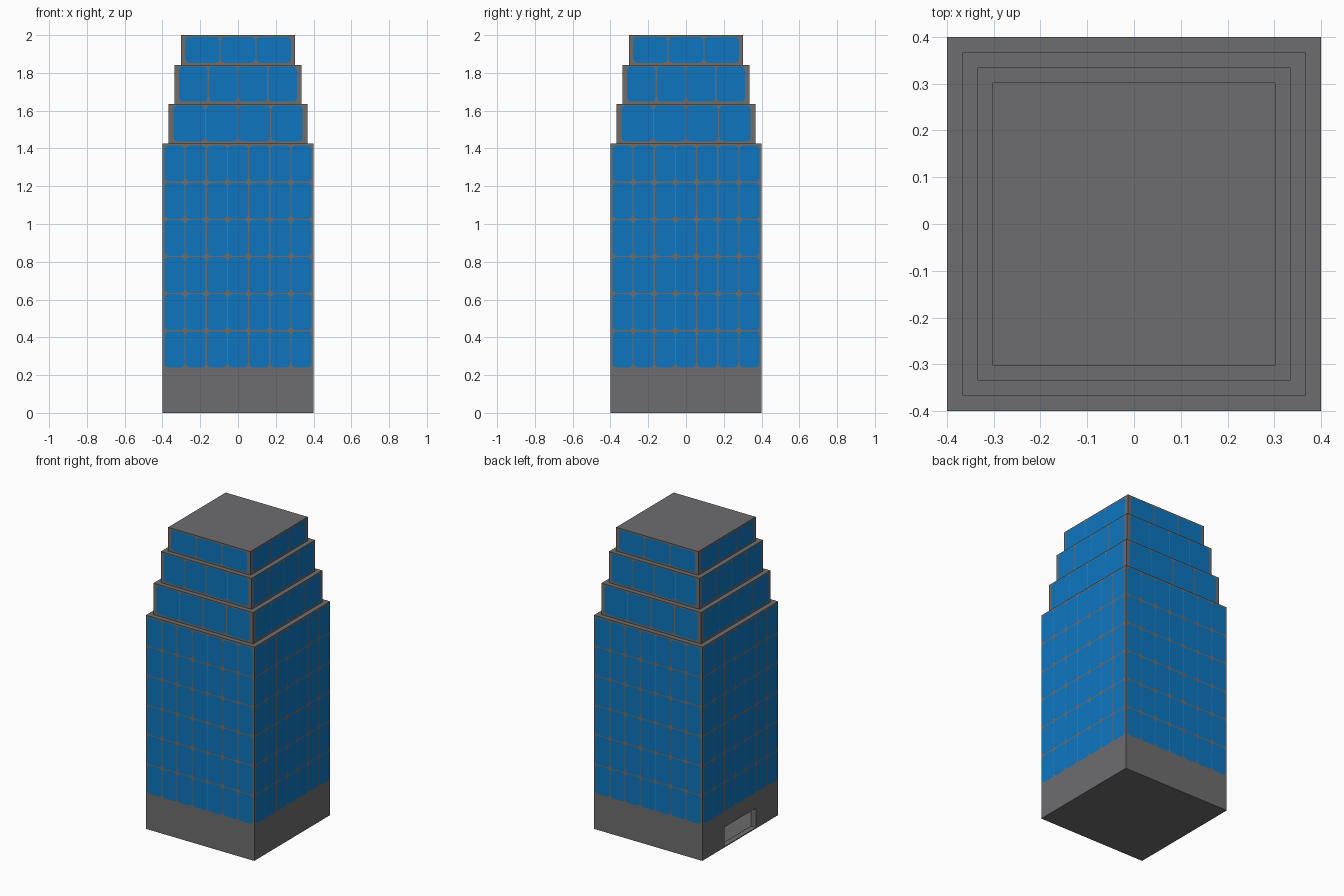
import bpy, bmesh, math
from mathutils import Matrix, Vector

cube = bpy.data.objects.get("Cube")
if cube:
    bpy.data.objects.remove(cube, do_unlink=True)


def material(name, rgb):
    m = bpy.data.materials.new(name)
    m.use_nodes = True
    col = (*rgb, 1.0)
    m.diffuse_color = col
    m.node_tree.nodes["Principled BSDF"].inputs["Base Color"].default_value = col
    return m


CONCRETE = material("grey concrete", (0.155, 0.155, 0.16))
FRAME = material("warm grey frame", (0.165, 0.15, 0.14))
GLASS = material("blue glass", (0.004, 0.18, 0.52))
DOOR = material("light grey door", (0.50, 0.50, 0.51))


def finish(bm, name, mats):
    me = bpy.data.meshes.new(name)
    bm.to_mesh(me)
    bm.free()
    for m in mats:
        me.materials.append(m)
    ob = bpy.data.objects.new(name, me)
    bpy.context.collection.objects.link(ob)
    return ob


def box(bm, x0, x1, y0, y1, z0, z1):
    mat = (Matrix.Translation(((x0 + x1) / 2, (y0 + y1) / 2, (z0 + z1) / 2))
           @ Matrix.Diagonal((x1 - x0, y1 - y0, z1 - z0, 1)))
    bmesh.ops.create_cube(bm, size=1, matrix=mat)
    bm.normal_update()


def pane_outline(x0, x1, z0, z1, r, steps=4):
    """Rounded rectangle, counter-clockwise as seen from the front."""
    corners = [(x1 - r, z0 + r, -90), (x1 - r, z1 - r, 0),
               (x0 + r, z1 - r, 90), (x0 + r, z0 + r, 180)]
    for cx, cz, start in corners:
        for i in range(steps + 1):
            a = math.radians(start + 90 * i / steps)
            yield cx + r * math.cos(a), cz + r * math.sin(a)


def windows(name, half, reach, z0, z1, cols, rows, gap=0.006, r=0.022):
    """Grid of rounded panes repeated on all four sides."""
    bm = bmesh.new()
    w, h = 2 * reach / cols, (z1 - z0) / rows
    for side in range(4):
        turn = Matrix.Rotation(side * math.pi / 2, 3, "Z")
        for c in range(cols):
            for k in range(rows):
                x, z = -reach + c * w, z0 + k * h
                pts = pane_outline(x + gap / 2, x + w - gap / 2,
                                   z + gap / 2, z + h - gap / 2, r)
                bm.faces.new([bm.verts.new(turn @ Vector((px, -half - 0.0015, pz)))
                              for px, pz in pts])
    return finish(bm, name, [GLASS])


def storey(name, half, z0, z1):
    """Block with framed walls and a concrete roof ledge."""
    bm = bmesh.new()
    box(bm, -half, half, -half, half, z0, z1)
    for f in bm.faces:
        f.material_index = 0 if abs(f.normal.z) > 0.5 else 1
    return finish(bm, name, [CONCRETE, FRAME])


# Base with a shallow entrance recess on the -x side
bm = bmesh.new()
box(bm, -0.4, 0.4, -0.4, 0.4, 0, 0.24)
base = finish(bm, "base", [CONCRETE])
bm = bmesh.new()
box(bm, -0.5, -0.363, -0.165, 0.165, 0.006, 0.135)
cutter = finish(bm, "entrance_cutter", [CONCRETE])
cutter.hide_render = True
mod = base.modifiers.new("entrance", "BOOLEAN")
mod.object, mod.operation, mod.solver = cutter, "DIFFERENCE", "EXACT"
bpy.context.view_layer.objects.active = base
bpy.ops.object.modifier_apply(modifier=mod.name)
bpy.data.objects.remove(cutter, do_unlink=True)

# Entrance door filling the back of the recess
bm = bmesh.new()
box(bm, -0.365, -0.361, -0.164, 0.164, 0.007, 0.134)
finish(bm, "entrance_door", [DOOR])

# Main shaft and three stepped tiers: half width, bottom, top
storey("shaft", 0.4, 0.24, 1.425)
windows("shaft_windows", 0.4, 0.392, 0.238, 1.418, 7, 6)
tiers = [("lower_tier", 0.367, 1.425, 1.635, 0.345, 1.435, 1.63, 4),
         ("middle_tier", 0.335, 1.635, 1.842, 0.315, 1.645, 1.838, 4),
         ("upper_tier", 0.303, 1.842, 2.0, 0.283, 1.85, 1.994, 3)]
for name, half, z0, z1, reach, wz0, wz1, cols in tiers:
    storey(name, half, z0, z1)
    windows(name + "_windows", half, reach, wz0, wz1, cols, 1)
